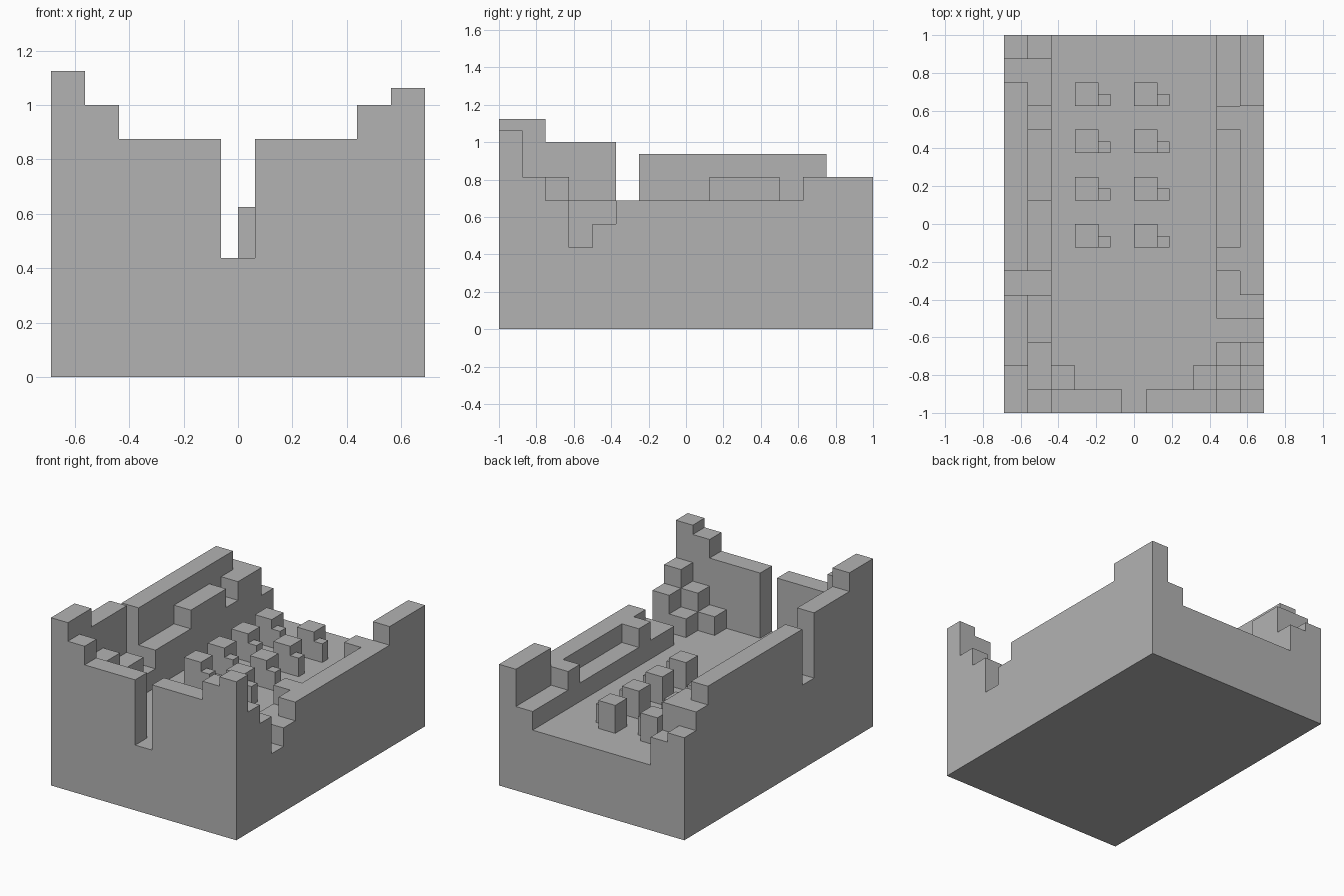
import bpy
import bmesh

old = bpy.data.objects.get("Cube")
if old:
    bpy.data.objects.remove(old, do_unlink=True)

U = 1 / 16   # block grid size
FLOOR = 7    # floor height in grid units

stone = bpy.data.materials.new("plain grey")
stone.use_nodes = True
grey = (0.45, 0.45, 0.45, 1)
stone.diffuse_color = grey
stone.node_tree.nodes["Principled BSDF"].inputs["Base Color"].default_value = grey


def finish(name, bm):
    bmesh.ops.recalc_face_normals(bm, faces=bm.faces)
    mesh = bpy.data.meshes.new(name)
    bm.to_mesh(mesh)
    bm.free()
    mesh.materials.append(stone)
    obj = bpy.data.objects.new(name, mesh)
    bpy.context.collection.objects.link(obj)
    return obj


def strip(name, x0, x1, steps):
    """Stepped side profile, from front to back, extruded across x."""
    points, y = [(-16, 0)], -16
    for end, height in steps:
        points += [(y, height), (end, height)]
        y = end
    points.append((y, 0))
    bm = bmesh.new()
    face = bm.faces.new([bm.verts.new((x0 * U, y * U, z * U)) for y, z in points])
    side = bmesh.ops.extrude_face_region(bm, geom=[face])["geom"]
    moved = [v for v in side if isinstance(v, bmesh.types.BMVert)]
    bmesh.ops.translate(bm, verts=moved, vec=((x1 - x0) * U, 0, 0))
    return finish(name, bm)


def block(name, x0, x1, y0, y1, top):
    """Box standing on the floor."""
    bm = bmesh.new()
    bmesh.ops.create_cube(bm, size=1)
    for v in bm.verts:
        v.co.x = (x1 if v.co.x > 0 else x0) * U
        v.co.y = (y1 if v.co.y > 0 else y0) * U
        v.co.z = (top if v.co.z > 0 else FLOOR) * U
    return finish(name, bm)


# Floor slab, open at the back
strip("floor_slab", -7, 7, [(16, FLOOR)])

# Broken side walls: a tall outer course and a lower inner course
strip("right_outer_wall", -11, -9,
      [(-12, 18), (-6, 16), (-4, 9), (12, 15), (14, 13), (16, 11)])
strip("right_inner_wall", -9, -7,
      [(-14, 16), (-10, 13), (-6, 11), (-4, 9), (2, 11), (8, 13),
       (10, 11), (14, 13), (16, 10)])
strip("left_outer_wall", 9, 11,
      [(-14, 17), (-12, 13), (-10, 11), (-8, FLOOR), (-6, 9), (10, 11), (16, 13)])
strip("left_inner_wall", 7, 9,
      [(-14, 16), (-12, 11), (-10, 9), (-8, FLOOR), (-4, 9), (-2, 11),
       (8, 9), (10, 11), (16, 9)])

# Front wall with a narrow doorway, and a corner step on each side
block("front_wall_right", -7, -1, -16, -14, 14)
block("front_wall_left", 1, 7, -16, -14, 14)
block("corner_step_right", -7, -5, -14, -12, 11)
block("corner_step_left", 5, 7, -14, -12, 9)

# Two columns of posts, each with a low block beside it
for side, x in (("right", -5), ("left", 0)):
    for row in range(4):
        y = 4 * row - 2
        block(f"post_{side}_{row + 1}", x, x + 2, y, y + 2, 10)
        block(f"low_block_{side}_{row + 1}", x + 2, x + 3, y, y + 1, 9)
